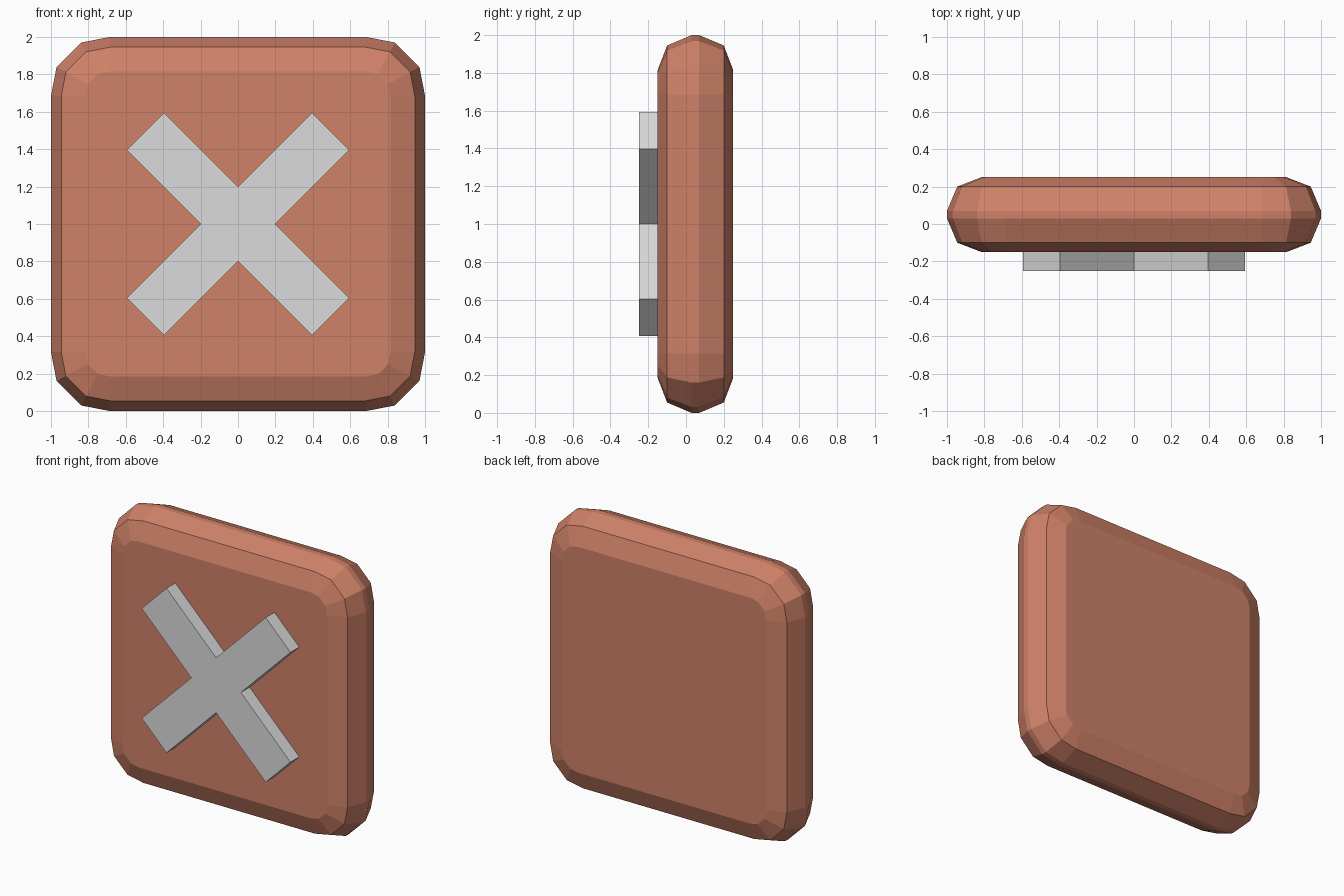
import bpy
import bmesh
from math import radians
from mathutils import Matrix

cube = bpy.data.objects.get("Cube")
if cube:
    bpy.data.objects.remove(cube, do_unlink=True)


def make_material(name, rgb):
    mat = bpy.data.materials.new(name)
    mat.use_nodes = True
    mat.diffuse_color = (*rgb, 1)
    mat.node_tree.nodes["Principled BSDF"].inputs["Base Color"].default_value = (*rgb, 1)
    return mat


def make_object(name, bm, mat):
    bmesh.ops.recalc_face_normals(bm, faces=bm.faces)
    mesh = bpy.data.meshes.new(name)
    bm.to_mesh(mesh)
    bm.free()
    mesh.materials.append(mat)
    obj = bpy.data.objects.new(name, mesh)
    bpy.context.collection.objects.link(obj)
    return obj


def four_fold(points):
    """Repeat a run of (x, z) points in every quarter turn."""
    outline = []
    for _ in range(4):
        outline += points
        points = [(-z, x) for x, z in points]
    return outline


def loft(bm, rings):
    """Bridge (y, outline) rings and cap both ends."""
    loops = [[bm.verts.new((x, y, z + 1)) for x, z in outline] for y, outline in rings]
    for a, b in zip(loops, loops[1:]):
        for i in range(len(a)):
            j = (i + 1) % len(a)
            bm.faces.new((a[i], a[j], b[j], b[i]))
    bm.faces.new(loops[0])
    bm.faces.new(loops[-1])


terracotta = make_material("terracotta", (0.62, 0.22, 0.138))
light_grey = make_material("light grey", (0.71, 0.71, 0.71))

# Tile: rounded square with a faceted, pillowed rim
CORNER = 0.685


def rounded_square(radius):
    steps = [(1, 0), (0.905, 0.49), (0.49, 0.905), (0, 1)]
    return four_fold([(CORNER + radius * u, CORNER + radius * v) for u, v in steps])


rim = [(-0.15, 0.13), (-0.1, 0.26), (0.03, 0.315),
       (0.07, 0.315), (0.2, 0.26), (0.25, 0.13)]
bm = bmesh.new()
loft(bm, [(y, rounded_square(radius)) for y, radius in rim])
make_object("tile", bm, terracotta)

# Diagonal cross: a plus outline turned by 45 degrees, raised from the front
WIDTH, REACH = 0.14, 0.7
plus = four_fold([(REACH, -WIDTH), (REACH, WIDTH), (WIDTH, WIDTH)])
turn = Matrix.Rotation(radians(45), 2)
cross = [tuple(turn @ Matrix.Identity(2).col[0] * x + turn @ Matrix.Identity(2).col[1] * z)
         for x, z in plus]
bm = bmesh.new()
loft(bm, [(-0.25, cross), (-0.145, cross)])
make_object("raised_cross", bm, light_grey)
